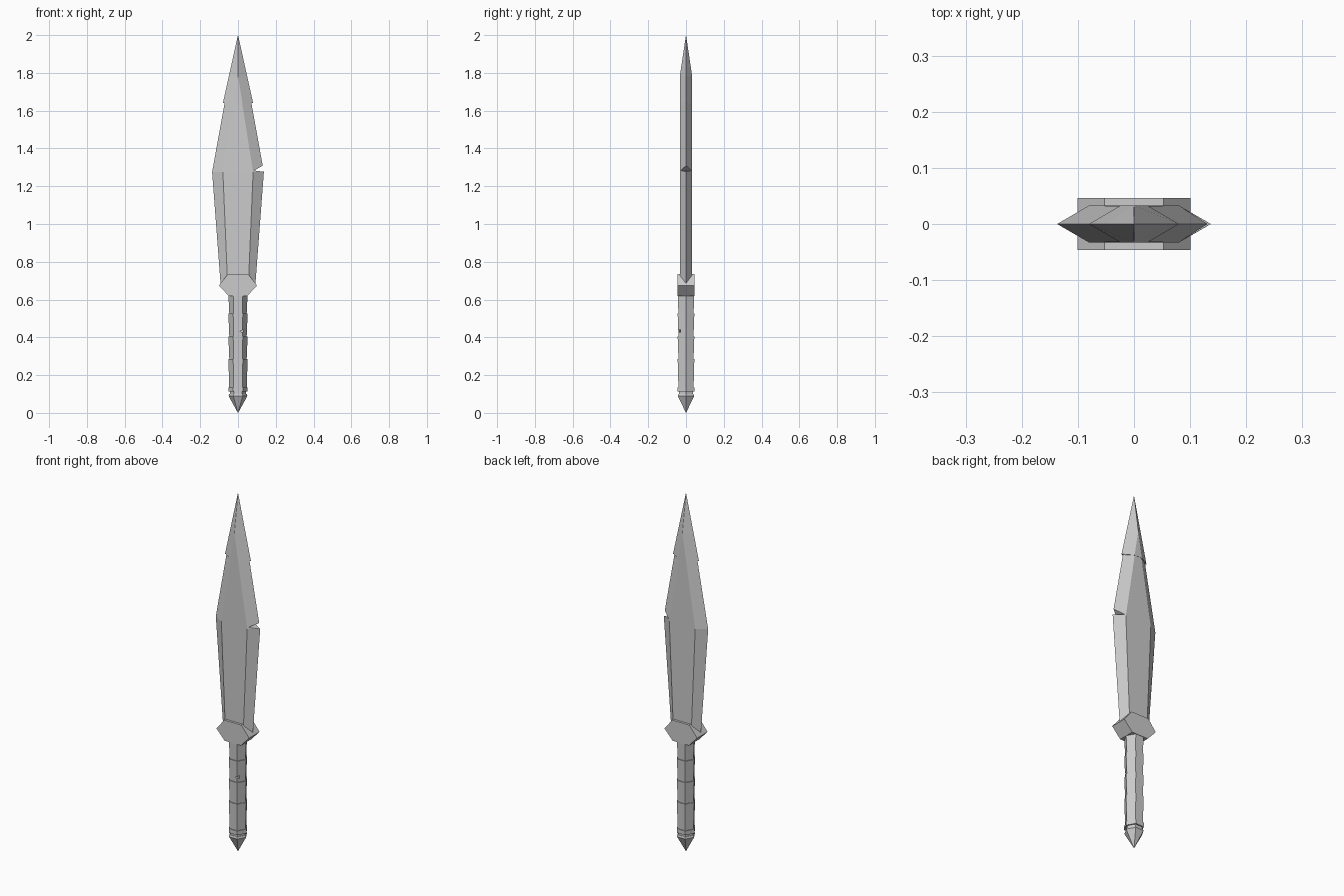
import bpy, bmesh, math
from mathutils import Vector

cube = bpy.data.objects.get("Cube")
if cube:
    bpy.data.objects.remove(cube, do_unlink=True)

steel = bpy.data.materials.new("plain grey")
steel.use_nodes = True
grey = (0.6, 0.6, 0.6, 1)
steel.diffuse_color = grey
steel.node_tree.nodes["Principled BSDF"].inputs["Base Color"].default_value = grey


def finish(name, bm):
    bmesh.ops.remove_doubles(bm, verts=bm.verts, dist=1e-5)
    bmesh.ops.recalc_face_normals(bm, faces=bm.faces)
    mesh = bpy.data.meshes.new(name)
    bm.to_mesh(mesh)
    bm.free()
    mesh.materials.append(steel)
    obj = bpy.data.objects.new(name, mesh)
    bpy.context.collection.objects.link(obj)
    return obj


def loft(name, rings):
    """Skin a stack of equal-length rings and cap both ends."""
    bm = bmesh.new()
    loops = [[bm.verts.new(p) for p in ring] for ring in rings]
    n = len(loops[0])
    for low, high in zip(loops, loops[1:]):
        for i in range(n):
            j = (i + 1) % n
            bm.faces.new((low[i], low[j], high[j], high[i]))
    bm.faces.new(loops[0][::-1])
    bm.faces.new(loops[-1])
    bmesh.ops.dissolve_degenerate(bm, dist=1e-6, edges=bm.edges)
    return finish(name, bm)


def blade_ring(z, edge, flat, thick):
    return [(edge, 0, z), (flat, thick, z), (-flat, thick, z),
            (-edge, 0, z), (-flat, -thick, z), (flat, -thick, z)]


def hex_stack(name, profile):
    """Six-sided turned part from (radius, height) pairs, corners on x."""
    return loft(name, [[(r * math.cos(math.tau * k / 6), r * math.sin(math.tau * k / 6), z)
                        for k in range(6)] for r, z in profile])


def prism(name, outline, y0, y1):
    return loft(name, [[(x, y, z) for x, z in outline] for y in (y0, y1)])


def cut(target, cutter):
    cutter.hide_render = True
    mod = target.modifiers.new("nick", 'BOOLEAN')
    mod.operation, mod.solver, mod.object = 'DIFFERENCE', 'EXACT', cutter
    bpy.context.view_layer.objects.active = target
    bpy.ops.object.modifier_apply(modifier=mod.name)
    bpy.data.objects.remove(cutter, do_unlink=True)


# Blade: bevelled body, then a tip that flares over it in a small step
T = 0.033
blade = loft("blade", [
    blade_ring(0.68, 0.092, 0.055, T),
    blade_ring(1.275, 0.137, 0.08, T),
    blade_ring(1.64, 0.071, 0.022, T - 0.001),
    blade_ring(1.64, 0.08, 0.024, T),
    blade_ring(1.78, 0.049, 0.0008, T),
    blade_ring(2.0, 0.0005, 0.0002, 0.0003),
])
cut(blade, prism("blade_nick", [(0.085, 1.283), (0.16, 1.274), (0.16, 1.325)], -0.1, 0.1))

# Guard: hexagonal plate
half = [(0.053, 0.735), (0.101, 0.675), (0.05, 0.62)]
prism("guard", half + [(-x, z) for x, z in reversed(half)], -0.046, 0.046)

# Grip: four tapered wraps, each slightly overlapping the next
joints = [0.63, 0.525, 0.405, 0.285, 0.125]
profile = []
for top, bottom in zip(joints, joints[1:]):
    profile += [(0.051, top), (0.046, bottom)]
grip = hex_stack("grip", profile[::-1])
cut(grip, prism("grip_nick", [(0.01, 0.432), (0.06, 0.415), (0.06, 0.455)], -0.08, -0.03))

# Collar and pointed pommel
hex_stack("collar", [(0.051, 0.112), (0.051, 0.135)])
hex_stack("pommel_neck", [(0.043, 0.085), (0.043, 0.12)])
hex_stack("pommel", [(0.0005, 0.0), (0.05, 0.09), (0.046, 0.1)])
